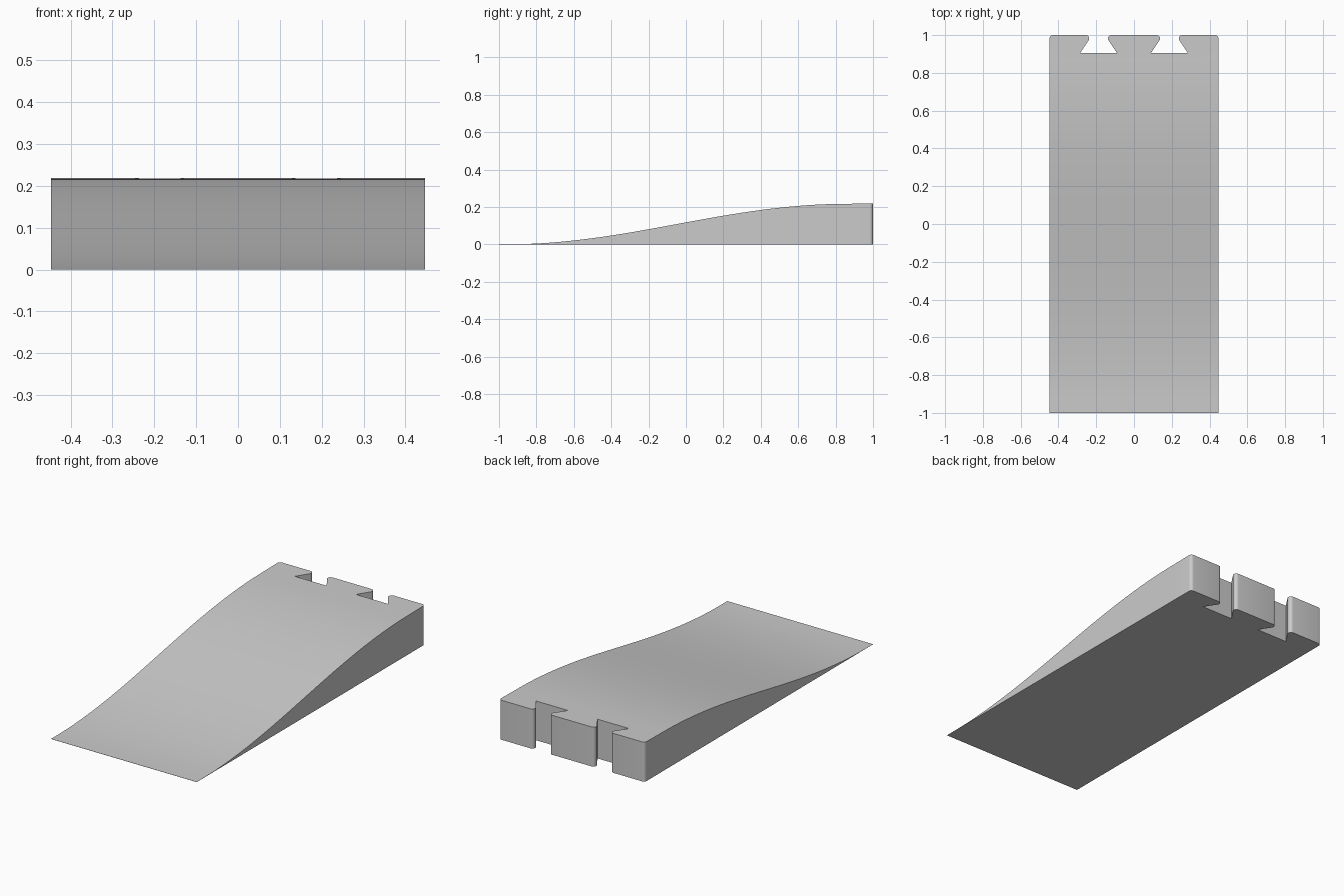
import bpy, bmesh, math
from mathutils import Vector

cube = bpy.data.objects.get("Cube")
if cube:
    bpy.data.objects.remove(cube)

HALF_W, RADIUS = 0.447, 0.018
RAMP_START, RAMP_END, RISE = -0.97, 0.87, 0.217
SLOT_X, SLOT_Y, MOUTH, BASE = 0.1875, 0.905, 0.034, 0.0975

grey = bpy.data.materials.new("plain grey")
grey.use_nodes = True
colour = (0.6, 0.6, 0.6, 1)
grey.diffuse_color = colour
grey.node_tree.nodes["Principled BSDF"].inputs["Base Color"].default_value = colour


def height(y):
    """S-curved ramp, then a nearly level platform."""
    t = min(max((y - RAMP_START) / (RAMP_END - RAMP_START), 0), 1)
    lip = max(y - RAMP_END, 0) * 0.015
    return max(RISE * (1 - math.cos(math.pi * t)) / 2 + lip, 0.0008)


def fillet(prev, corner, nxt, steps=7):
    """Points of a rounded convex corner."""
    a, b = (prev - corner).normalized(), (nxt - corner).normalized()
    half = a.angle(b) / 2
    centre = corner + (a + b).normalized() * RADIUS / math.sin(half)
    start = (corner + a * RADIUS / math.tan(half) - centre).normalized()
    end = (corner + b * RADIUS / math.tan(half) - centre).normalized()
    return [centre + start.slerp(end, i / steps) * RADIUS for i in range(steps + 1)]


# Plan outline, with a rounded flag for each corner
corners = [(-HALF_W, -1, False), (HALF_W, -1, False), (HALF_W, 1, True)]
for x in (SLOT_X, -SLOT_X):
    corners += [(x + MOUTH, 1, True), (x + BASE, SLOT_Y, False),
                (x - BASE, SLOT_Y, False), (x - MOUTH, 1, True)]
corners.append((-HALF_W, 1, True))
points = [Vector((x, y, 0)) for x, y, _ in corners]
outline = []
for i, (_, _, rounded) in enumerate(corners):
    if rounded:
        outline += fillet(points[i - 1], points[i], points[(i + 1) % len(points)])
    else:
        outline.append(points[i])

# Slice the plan across its length, extrude it and shape the top
bm = bmesh.new()
bm.faces.new([bm.verts.new(p) for p in outline])
SLICES = 32
for i in range(SLICES + 1):
    y = RAMP_START + (RAMP_END - RAMP_START) * i / SLICES
    bmesh.ops.bisect_plane(bm, geom=bm.verts[:] + bm.edges[:] + bm.faces[:],
                           plane_co=(0, y, 0), plane_no=(0, 1, 0))
result = bmesh.ops.extrude_face_region(bm, geom=bm.faces[:], use_keep_orig=True)
for item in result["geom"]:
    if isinstance(item, bmesh.types.BMVert):
        item.co.z = height(item.co.y)
bmesh.ops.recalc_face_normals(bm, faces=bm.faces[:])

mesh = bpy.data.meshes.new("ramp")
bm.to_mesh(mesh)
bm.free()
mesh.materials.append(grey)
ramp = bpy.data.objects.new("ramp", mesh)
bpy.context.collection.objects.link(ramp)
bpy.context.view_layer.objects.active = ramp
ramp.select_set(True)
bpy.ops.object.shade_smooth_by_angle(angle=math.radians(30))
